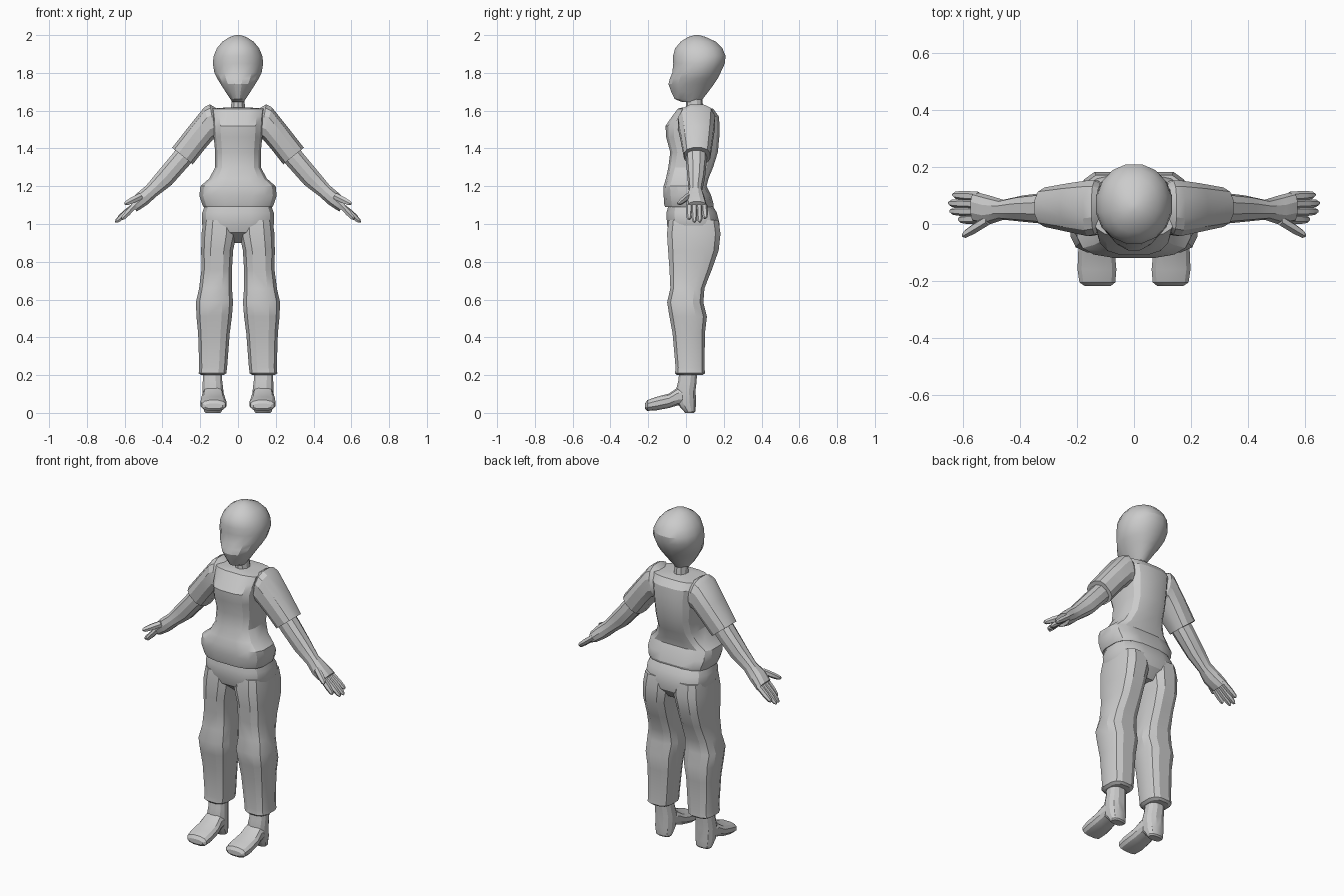
import bpy, math
from mathutils import Vector


def loft(name, rings, n=12, e=2.4, mirror=False, along_y=False):
    """Skin rings (ax, az, bx, bz, s0, s1): a-b is one axis, s0-s1 the depth."""
    verts, faces = [], []
    for ax, az, bx, bz, s0, s1 in rings:
        for i in range(n):
            t = 2 * math.pi * (i + 0.5) / n
            c, s = math.cos(t), math.sin(t)
            u = 0.5 + 0.5 * math.copysign(abs(c) ** (2 / e), c)
            v = 0.5 + 0.5 * math.copysign(abs(s) ** (2 / e), s)
            x, z, y = bx + (ax - bx) * u, bz + (az - bz) * u, s0 + (s1 - s0) * v
            verts.append((x, z, y) if along_y else (x, y, z))
    for r in range(len(rings) - 1):
        for i in range(n):
            j = (i + 1) % n
            faces.append((r * n + i, r * n + j, r * n + n + j, r * n + n + i))
    faces += [tuple(range(n)), tuple(range(len(verts) - n, len(verts)))]
    me = bpy.data.meshes.new(name)
    me.from_pydata(verts, [], faces)
    ob = bpy.data.objects.new(name, me)
    bpy.context.collection.objects.link(ob)
    bpy.ops.object.select_all(action='DESELECT')
    ob.select_set(True)
    bpy.context.view_layer.objects.active = ob
    bpy.ops.object.mode_set(mode='EDIT')
    bpy.ops.mesh.select_all(action='SELECT')
    bpy.ops.mesh.normals_make_consistent(inside=False)
    bpy.ops.object.mode_set(mode='OBJECT')
    bpy.ops.object.shade_smooth_by_angle(angle=math.radians(25))
    if mirror:
        ob.modifiers.new("Mirror", 'MIRROR').use_mirror_merge = False
    return ob


def level(rows):
    """Rows (z, half width, front, back) to symmetric horizontal rings."""
    return [(w, z, -w, z, f, b) for z, w, f, b in rows]


def sides(rows):
    """Rows (z, inner x, outer x, front, back) to horizontal rings."""
    return [(o, z, i, z, f, b) for z, i, o, f, b in rows]


# Head and neck
loft("head", level([
    (1.645, 0.03, -0.02, 0.07), (1.662, 0.042, -0.062, 0.09),
    (1.70, 0.067, -0.08, 0.12), (1.74, 0.093, -0.095, 0.15),
    (1.77, 0.112, -0.088, 0.17), (1.80, 0.127, -0.075, 0.185),
    (1.85, 0.136, -0.07, 0.208), (1.89, 0.131, -0.071, 0.212),
    (1.93, 0.114, -0.06, 0.195), (1.965, 0.085, -0.03, 0.16),
    (1.99, 0.045, 0.01, 0.105), (2.0, 0.012, 0.045, 0.07)]), n=16, e=2.1)
loft("neck", level([(1.58, 0.045, -0.005, 0.095), (1.625, 0.038, 0.0, 0.09),
                    (1.67, 0.036, 0.0, 0.085)]), n=10, e=2)

# Shirt body with flared hem
loft("shirt_body", level([
    (1.09, 0.185, -0.113, 0.145), (1.105, 0.192, -0.117, 0.148),
    (1.15, 0.207, -0.12, 0.135), (1.20, 0.202, -0.12, 0.11),
    (1.24, 0.155, -0.108, 0.12), (1.30, 0.122, -0.095, 0.145),
    (1.38, 0.122, -0.085, 0.17), (1.46, 0.13, -0.107, 0.178),
    (1.52, 0.135, -0.11, 0.18), (1.57, 0.142, -0.075, 0.175),
    (1.61, 0.148, -0.045, 0.145), (1.618, 0.05, -0.015, 0.105)]), n=16, e=3.2)

# Short sleeves
loft("sleeve", [
    (0.09, 1.60, 0.09, 1.47, 0.0, 0.13), (0.15, 1.636, 0.115, 1.45, -0.04, 0.155),
    (0.18, 1.62, 0.132, 1.445, -0.045, 0.155), (0.26, 1.52, 0.175, 1.395, -0.03, 0.145),
    (0.35, 1.405, 0.238, 1.315, -0.012, 0.13), (0.338, 1.395, 0.25, 1.325, 0.0, 0.118)],
    e=2.6, mirror=True)

# Bare forearm running into the palm
loft("forearm_and_palm", [
    (0.31, 1.42, 0.22, 1.35, 0.0, 0.11), (0.355, 1.365, 0.265, 1.30, 0.0, 0.11),
    (0.43, 1.275, 0.35, 1.205, 0.008, 0.10), (0.487, 1.205, 0.43, 1.145, 0.015, 0.085),
    (0.535, 1.165, 0.48, 1.10, -0.002, 0.10), (0.575, 1.12, 0.535, 1.065, 0.005, 0.112)],
    n=10, e=2.3, mirror=True)


# Fingers and thumb, each from knuckle to tip
def digit(name, p0, p1, r):
    p0, p1 = Vector(p0), Vector(p1)
    nx, nz = 0.62, 0.78
    rings = []
    for t, k in ((0, 1), (0.55, 1), (0.9, 0.75), (1, 0.3)):
        p, q = p0.lerp(p1, t), r * k
        rings.append((p.x + nx * q, p.z + nz * q, p.x - nx * q, p.z - nz * q,
                      p.y - q, p.y + q))
    loft(name, rings, n=6, e=2, mirror=True)


for i, (y0, y1, x1, z1) in enumerate([(0.018, 0.016, 0.615, 1.025), (0.043, 0.045, 0.645, 1.01),
                                      (0.07, 0.073, 0.65, 1.01), (0.096, 0.102, 0.635, 1.03)]):
    digit(f"finger_{i + 1}", (0.545, y0, 1.10), (x1, y1, z1), 0.017)
digit("thumb", (0.51, 0.015, 1.15), (0.60, -0.04, 1.105), 0.019)

# Trousers: hips, then two baggy legs
loft("trouser_hips", level([
    (0.90, 0.10, -0.02, 0.13), (0.955, 0.175, -0.09, 0.175), (1.0, 0.193, -0.103, 0.18),
    (1.06, 0.192, -0.105, 0.165), (1.085, 0.182, -0.098, 0.15),
    (1.14, 0.178, -0.095, 0.125)]), n=16, e=3)
loft("trouser_leg", sides([
    (1.02, 0.01, 0.185, -0.095, 0.175), (0.95, 0.004, 0.195, -0.104, 0.186),
    (0.86, 0.024, 0.197, -0.098, 0.176), (0.76, 0.03, 0.195, -0.09, 0.14),
    (0.66, 0.03, 0.208, -0.085, 0.10), (0.585, 0.024, 0.225, -0.102, 0.094),
    (0.51, 0.03, 0.222, -0.09, 0.113), (0.42, 0.042, 0.213, -0.073, 0.102),
    (0.24, 0.056, 0.207, -0.057, 0.10), (0.21, 0.06, 0.21, -0.06, 0.102),
    (0.20, 0.075, 0.195, -0.05, 0.09)]), n=12, e=3, mirror=True)

# Shoes: ankle shaft, foot with raised arch, heel
loft("shoe_shaft", sides([
    (0.24, 0.085, 0.187, -0.035, 0.06), (0.17, 0.082, 0.188, -0.042, 0.058),
    (0.12, 0.076, 0.19, -0.055, 0.052), (0.05, 0.078, 0.188, -0.05, 0.055),
    (0.008, 0.085, 0.18, -0.012, 0.05), (0.0, 0.092, 0.173, -0.005, 0.042)]), e=2.4, mirror=True)
loft("shoe_foot", [(x1, y, x0, y, z0, z1) for y, x0, x1, z0, z1 in [
    (-0.217, 0.08, 0.175, 0.022, 0.05), (-0.205, 0.064, 0.193, 0.01, 0.068),
    (-0.16, 0.06, 0.2, 0.012, 0.085), (-0.09, 0.066, 0.197, 0.025, 0.103),
    (-0.045, 0.074, 0.19, 0.038, 0.135), (0.01, 0.08, 0.186, 0.045, 0.14)]],
    e=2.6, mirror=True, along_y=True)
